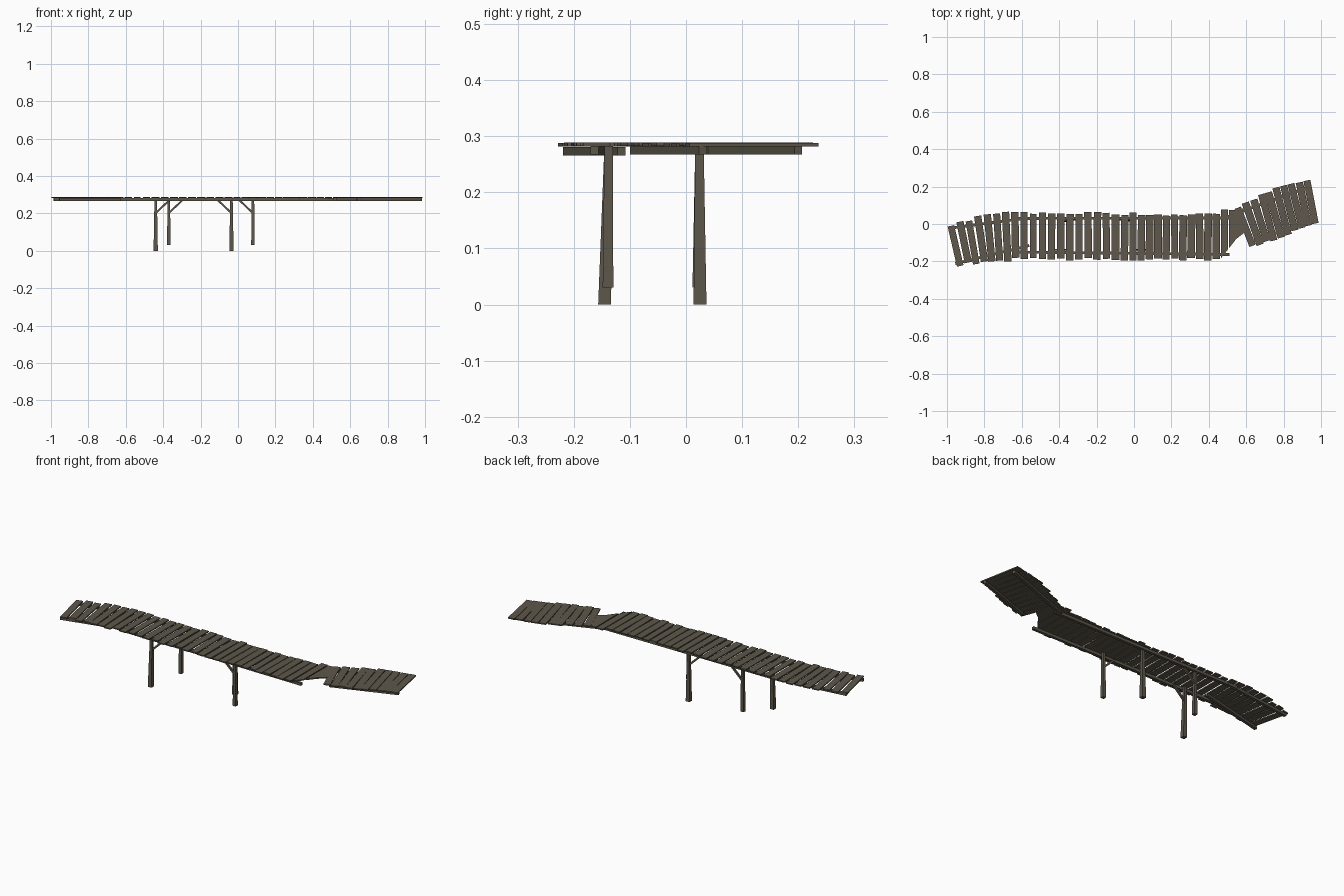
import bpy, bmesh, math, random
from mathutils import Vector

if "Cube" in bpy.data.objects:
    bpy.data.objects.remove(bpy.data.objects["Cube"])
random.seed(4)

def material(name, rgb):
    m = bpy.data.materials.new(name)
    m.diffuse_color = (*rgb, 1)
    m.use_nodes = True
    m.node_tree.nodes["Principled BSDF"].inputs["Base Color"].default_value = m.diffuse_color
    return m

plank_mat = material("weathered plank brown", (0.112, 0.096, 0.070))
beam_mat = material("old beam brown", (0.108, 0.095, 0.068))

def loft(name, low, high, mat):
    """Solid between two matching rings of points."""
    bm = bmesh.new()
    a = [bm.verts.new(p) for p in low]
    b = [bm.verts.new(p) for p in high]
    n = len(a)
    bm.faces.new(a[::-1])
    bm.faces.new(b)
    for i in range(n):
        j = (i + 1) % n
        bm.faces.new((a[i], a[j], b[j], b[i]))
    bmesh.ops.recalc_face_normals(bm, faces=bm.faces)
    me = bpy.data.meshes.new(name)
    bm.to_mesh(me)
    bm.free()
    me.materials.append(mat)
    ob = bpy.data.objects.new(name, me)
    bpy.context.collection.objects.link(ob)

def slab(name, outline, z0, z1, mat):
    loft(name, [(x, y, z0) for x, y in outline], [(x, y, z1) for x, y in outline], mat)

def beam(name, a, b, w, h, mat=beam_mat):
    a, b = Vector(a), Vector(b)
    d = (b - a).normalized()
    s = d.cross(Vector((0, 0, 1))).normalized()
    u = s.cross(d)
    ring = [s * w / 2 * i + u * h / 2 * j for i, j in ((-1, -1), (1, -1), (1, 1), (-1, 1))]
    loft(name, [a + r for r in ring], [b + r for r in ring], mat)

def plank(front, back, width):
    """Deck board running from the front edge to the back edge."""
    f, b = Vector(front), Vector(back)
    d = (b - f).normalized()
    s = Vector((d.y, -d.x)) * width / 2
    z = 0.2825 + random.uniform(-0.0008, 0)
    slab("deck_plank", [f - s, f + s, b + s, b - s], z, z + 0.0065, plank_mat)

def run(keys, count, width, jitter):
    """Lay planks through key stations (front x, front y, back x, back y)."""
    for i in range(count):
        t = i / (count - 1) * (len(keys) - 1)
        k = min(int(t), len(keys) - 2)
        v = Vector(keys[k]).lerp(Vector(keys[k + 1]), t - k)
        r = lambda: random.uniform(-jitter, jitter)
        tilt = random.uniform(-0.002, 0.002)
        plank((v[0] + tilt, v[1] + r()), (v[2] - tilt, v[3] + r()), width + random.uniform(-0.003, 0.002))

# deck: curved left end, straight middle, turned right end
run([(-0.928, -0.217, -0.98, -0.008), (-0.78, -0.205, -0.81, 0.045),
     (-0.632, -0.188, -0.638, 0.062)], 8, 0.038, 0.009)
run([(-0.587, -0.187, -0.588, 0.063), (-0.05, -0.188, -0.05, 0.053),
     (0.44, -0.19, 0.44, 0.05)], 23, 0.039, 0.008)
run([(0.634, -0.118, 0.555, 0.085), (0.75, -0.085, 0.68, 0.158),
     (0.86, -0.038, 0.80, 0.208), (0.97, 0.004, 0.923, 0.23)], 10, 0.038, 0.005)

# broken planks cut off diagonally at the bend
for x, top in ((0.484, 0.078), (0.528, 0.075), (0.566, 0.084)):
    l, r = x - 0.019, x + 0.019
    cut = lambda v: min(-0.19 + (v - 0.46) * 1.27, -0.05)
    slab("broken_plank", [(l, cut(l)), (r, cut(r)), (r, top), (l, top)], 0.282, 0.2885, plank_mat)

# stringers under the deck
for a, b, z in (((-0.955, -0.212), (-0.56, -0.115), 0.2735),
                ((-0.985, -0.022), (-0.57, 0.032), 0.2745),
                ((-0.63, -0.150), (0.51, -0.163), 0.2745),
                ((-0.63, 0.030), (0.53, 0.032), 0.2745),
                ((0.635, -0.093), (0.98, 0.030), 0.2745),
                ((0.50, 0.038), (0.935, 0.200), 0.2745)):
    beam("stringer", (*a, z), (*b, z), 0.015, 0.015)

# tapered posts, each with a diagonal brace
for x, y, z, side in ((-0.44, -0.145, 0, 1), (-0.37, 0.021, 0.03, 1),
                      (-0.035, 0.025, 0, -1), (0.08, -0.139, 0.03, -1)):
    w = 0.0115 if z == 0 else 0.0095
    corners = ((-1, -1), (1, -1), (1, 1), (-1, 1))
    top_y = -0.138 if y < 0 else 0.024
    loft("support_post", [(x + i * w, y + j * w, z) for i, j in corners],
         [(x + i * 0.0065, top_y + j * 0.0075, 0.282) for i, j in corners], beam_mat)
    beam("diagonal_brace", (x, top_y, 0.202), (x + side * 0.072, top_y, 0.27), 0.01, 0.01)
